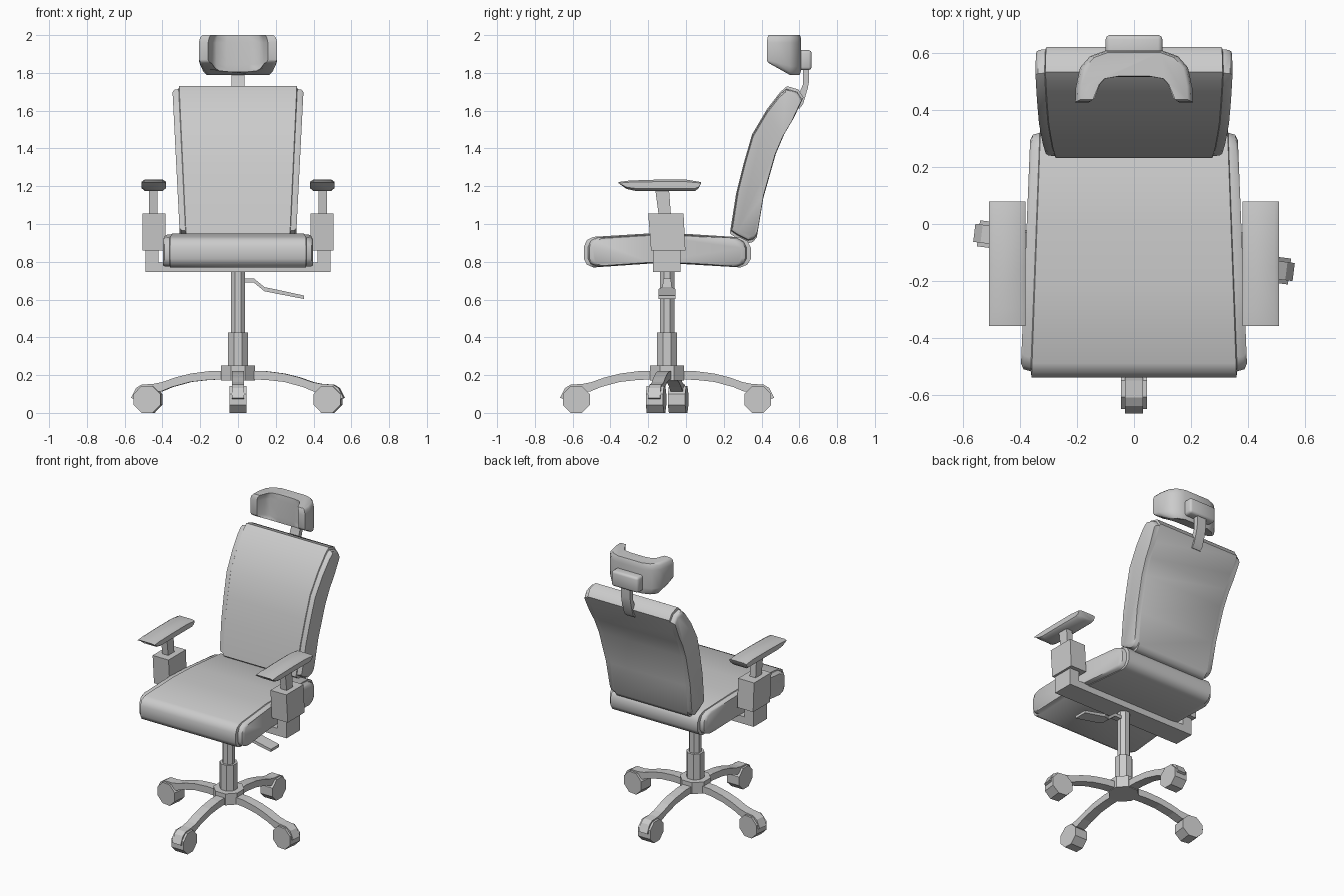
import bpy, bmesh
from math import radians, cos, sin, pi
from mathutils import Matrix, Vector

if "Cube" in bpy.data.objects:
    bpy.data.objects.remove(bpy.data.objects["Cube"])


def finish(name, bm, smooth=None, bevel=0.0, segs=2):
    if bevel:
        bmesh.ops.bevel(bm, geom=bm.edges[:], offset=bevel, segments=segs,
                        profile=0.5, affect='EDGES', clamp_overlap=True)
    bmesh.ops.recalc_face_normals(bm, faces=bm.faces[:])
    me = bpy.data.meshes.new(name)
    bm.to_mesh(me)
    bm.free()
    if smooth:
        me.shade_smooth()
        me.set_sharp_from_angle(angle=radians(smooth))
    ob = bpy.data.objects.new(name, me)
    bpy.context.collection.objects.link(ob)
    return ob


def loft(name, rings, **kw):
    """Skin a row of closed rings and cap both ends."""
    bm = bmesh.new()
    vs = [[bm.verts.new(p) for p in r] for r in rings]
    n = len(vs[0])
    for a, b in zip(vs, vs[1:]):
        for i in range(n):
            j = (i + 1) % n
            bm.faces.new((a[i], a[j], b[j], b[i]))
    bm.faces.new(vs[0])
    bm.faces.new(vs[-1])
    return finish(name, bm, **kw)


def prism(name, prof, x0, x1, **kw):
    """Extrude a (y, z) profile along x."""
    return loft(name, [[(x, y, z) for y, z in prof] for x in (x0, x1)], **kw)


def box(name, x0, x1, y0, y1, z0, z1, **kw):
    return prism(name, [(y0, z0), (y1, z0), (y1, z1), (y0, z1)], x0, x1, **kw)


def drum(name, r, z0, z1, y=-0.1, n=8):
    ring = [(r * cos(2 * pi * (i + .5) / n), y + r * sin(2 * pi * (i + .5) / n)) for i in range(n)]
    return loft(name, [[(a, b, z) for a, b in ring] for z in (z0, z1)])


def cushion(name, prof, width, rim, scale):
    """Padded slab: full profile in the middle, smaller rounded side panels."""
    n = len(prof)
    cy = sum(p[0] for p in prof) / n
    cz = sum(p[1] for p in prof) / n
    half = []
    for s, off in ((1, 0), (1 - (1 - scale) * .45, .003), (1 - (1 - scale) * .6, rim * .75), (scale, rim)):
        half.append([(width(y, z) + off, cy + (y - cy) * s, cz + (z - cz) * s) for y, z in prof])
    left = [[(-x, y, z) for x, y, z in r] for r in reversed(half)]
    return loft(name, left + half, smooth=42)


# Seat cushion
cushion("seat",
        [(-.54, .815), (-.525, .785), (-.49, .77), (-.2, .79), (0, .787), (.29, .77),
         (.325, .785), (.343, .815), (.343, .875), (.325, .91), (.285, .93), (0, .948),
         (-.2, .95), (-.49, .932), (-.525, .915), (-.54, .88)],
        lambda y, z: .36 - .03 * (y + .53) / .83, .037, .89)

# Backrest
cushion("backrest",
        [(.232, .95), (.265, 1.16), (.305, 1.32), (.35, 1.475), (.43, 1.61), (.50, 1.70),
         (.535, 1.73), (.595, 1.712), (.622, 1.67), (.57, 1.56), (.52, 1.475), (.475, 1.37),
         (.41, 1.14), (.375, .93), (.355, .905), (.325, .897), (.26, .93)],
        lambda y, z: .275 + .035 * (z - .95) / .75, .035, .92)

# Headrest: curved plan, lower front edge of the wings swept up
outer = [(.207, .428), (.205, .48), (.19, .55), (.155, .59), (.1, .61)]
inner = [(.06, .518), (.115, .508), (.135, .485), (.158, .428)]
plan = [(-x, y) for x, y in outer] + outer[::-1] + inner[::-1] + [(-x, y) for x, y in inner]
rings = []
for z, s in ((1.79, .88), (1.805, .96), (1.835, 1), (1.96, 1), (1.987, .97), (2.0, .91)):
    ring = []
    for x, y in plan:
        lift = max(0, min(1, (.55 - y) / .12)) * .06 * max(0, (1.9 - z) / .11)
        ring.append((x * s, .54 + (y - .54) * s, z + lift))
    rings.append(ring)
loft("headrest", rings, smooth=50)

# Headrest bracket and stem
box("headrest_bracket", -.1, .1, .575, .665, 1.815, 1.92, bevel=.015, smooth=50)
prism("headrest_stem",
      [(.62, 1.85), (.652, 1.85), (.652, 1.76), (.645, 1.72), (.62, 1.635), (.6, 1.61),
       (.57, 1.62), (.585, 1.66), (.62, 1.74)], -.034, .034, smooth=35)

# Armrests on both sides
for side, s in (("right", 1), ("left", -1)):
    box(side + "_arm_bracket", s * .42, s * .49, -.175, -.03, .745, .87)
    prism(side + "_arm_block", [(-.185, .86), (-.003, .86), (-.013, 1.055), (-.2, 1.055)],
          s * .385, s * .505)
    prism(side + "_arm_post", [(-.145, 1.05), (-.08, 1.05), (-.09, 1.185), (-.163, 1.185)],
          s * .425, s * .47)
    pad = [(-.358, 1.222), (-.315, 1.186), (-.27, 1.176), (.05, 1.176), (.068, 1.19),
           (.08, 1.222), (0, 1.235), (-.15, 1.235), (-.3, 1.23)]
    rows = []
    for x, k in ((.382, .6), (.398, 1), (.494, 1), (.51, .6)):
        rows.append([(s * x, y, 1.208 + (z - 1.208) * k) for y, z in pad])
    loft(side + "_arm_pad", rows, smooth=40)

# Cross bar under the seat
box("cross_bar", -.49, .49, -.175, -.03, .745, .795)

# Gas column and hub
drum("upper_column", .041, .4, .76)
drum("lower_column", .057, .22, .425)
drum("hub", .098, .172, .25)

# Height lever: narrow neck, wide flat handle
rows = []
for x, z, w, t in ((.03, .70, .02, .011), (.085, .70, .02, .011), (.14, .655, .025, .011),
                   (.19, .645, .045, .011), (.35, .612, .045, .009)):
    rows.append([(x, -.1 - w, z - t), (x, -.1 + w, z - t), (x, -.1 + w, z + t), (x, -.1 - w, z + t)])
loft("height_lever", rows)

# Four legs, each ending in a hood over an octagonal wheel
LEG = [(.04, .222), (.15, .221), (.25, .208), (.33, .188), (.4, .163), (.45, .153), (.51, .15),
       (.54, .132), (.566, .08), (.552, .074), (.53, .12), (.48, .125), (.41, .112), (.35, .137),
       (.25, .164), (.15, .175), (.04, .177)]
WHEEL = [(.48 + .077 * cos(pi * (i + .5) / 4), .071 + .077 * sin(pi * (i + .5) / 4)) for i in range(8)]
for name, ang in (("right", -7), ("rear", 90), ("left", 173), ("front", -90)):
    turn = Matrix.Translation((0, -.1, 0)) @ Matrix.Rotation(radians(ang - 90), 4, 'Z')
    for part, prof, w in (("_leg", LEG, .032), ("_wheel", WHEEL, .046)):
        loft(name + part, [[turn @ Vector((x, y, z)) for y, z in prof] for x in (-w, w)])
